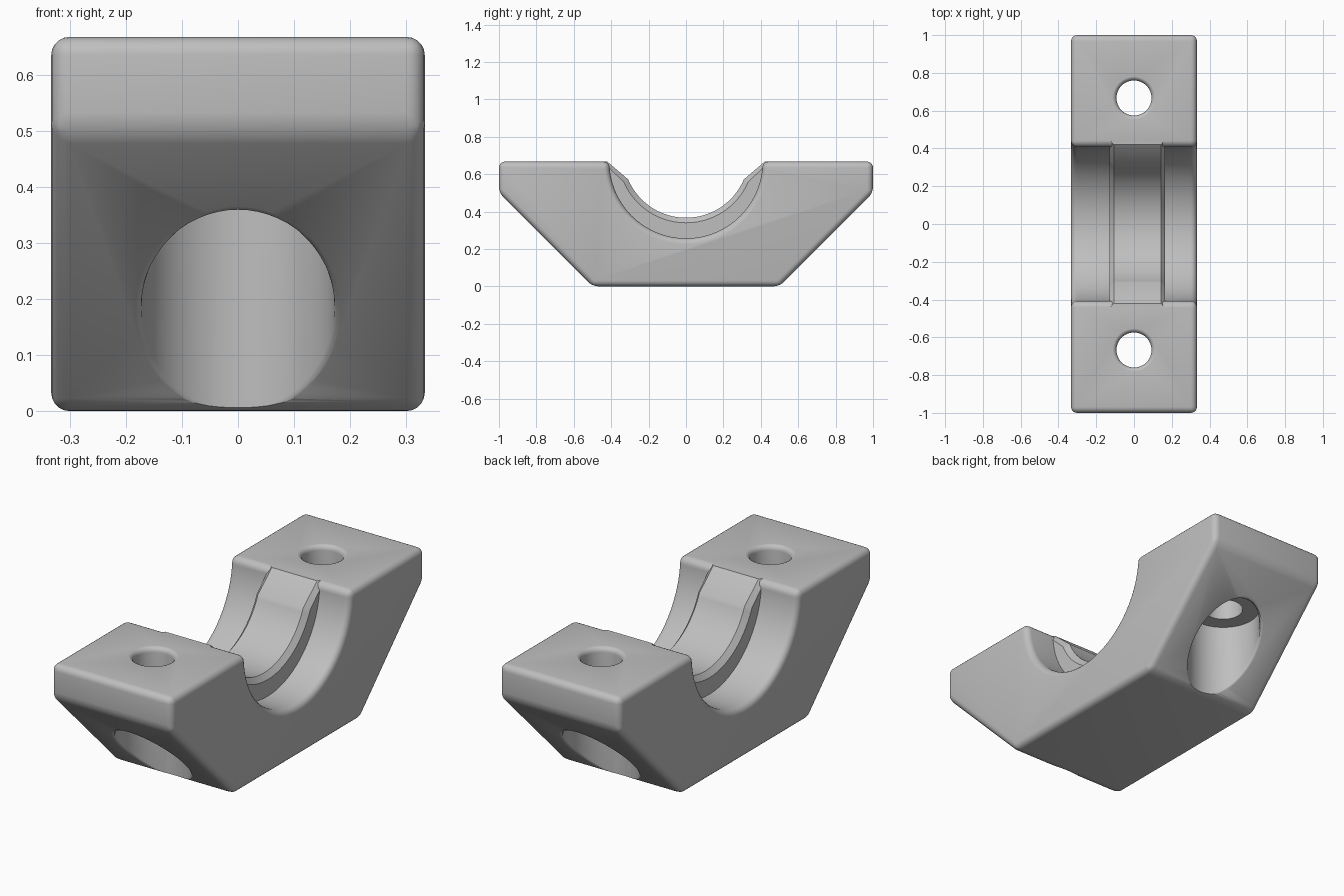
import bpy, bmesh, math
from math import sin, cos, pi, radians

if "Cube" in bpy.data.objects:
    bpy.data.objects.remove(bpy.data.objects["Cube"])

TOP, HALF_W, BORE = 0.667, 0.333, 0.41


def loft(name, rings):
    """Closed solid skinned through rings of equal point count."""
    bm = bmesh.new()
    vs = [[bm.verts.new(p) for p in r] for r in rings]
    n = len(rings[0])
    for a, b in zip(vs, vs[1:]):
        for i in range(n):
            j = (i + 1) % n
            bm.faces.new((a[i], a[j], b[j], b[i]))
    bm.faces.new(vs[0])
    bm.faces.new(vs[-1])
    bmesh.ops.recalc_face_normals(bm, faces=bm.faces)
    me = bpy.data.meshes.new(name)
    bm.to_mesh(me)
    bm.free()
    ob = bpy.data.objects.new(name, me)
    bpy.context.collection.objects.link(ob)
    return ob


def arc(r, zc, a0, a1, n):
    return [(r * cos(a0 + (a1 - a0) * i / n), zc + r * sin(a0 + (a1 - a0) * i / n))
            for i in range(n + 1)]


# Clamp body: trapezoid with half-round saddle, all hard edges rounded
profile = [(-1, TOP), (-1, 0.5), (-0.5, 0), (0.5, 0), (1, 0.5), (1, TOP)]
profile += arc(BORE, TOP, 0, -pi, 32)
body = loft("clamp_body", [[(x, y, z) for y, z in profile] for x in (-HALF_W, HALF_W)])
bev = body.modifiers.new("rounded_edges", 'BEVEL')
bev.width, bev.segments = 0.032, 5
bev.limit_method, bev.angle_limit = 'ANGLE', radians(30)
bev.use_clamp_overlap = False


# Raised saddle rib with chamfered sides and sloped ends
def rib_ring(x, r, y_top, z_corner):
    zc, zt = 0.703, TOP - 0.0005
    a = math.asin((z_corner - zc) / r)
    inner = [(y_top, zt)] + arc(r, zc, a, -pi - a, 40) + [(-y_top, zt)]
    outer = arc(0.48, zt, -pi, 0, 40)
    return [(x, y, z) for y, z in inner + outer]


wide, narrow = (0.363, 0.447, 0.56), (0.336, 0.42, 0.572)
rib = loft("saddle_rib", [rib_ring(-0.13, *wide), rib_ring(-0.107, *narrow),
                          rib_ring(0.143, *narrow), rib_ring(0.165, *wide)])


# Bolt hole with a rounded mouth on the top face
def bolt_hole(s):
    steps = [(0.118, 0.9)] + [(0.118 - 0.025 * sin(t), TOP + 0.001 - 0.025 * (1 - cos(t)))
                              for t in [i * pi / 10 for i in range(6)]]
    steps.append((0.093, 0.2))
    return loft("bolt_hole_cutter",
                [[(r * cos(a), s * 0.667 + r * sin(a), z)
                  for a in [2 * pi * i / 48 for i in range(48)]] for r, z in steps])


# Bolt head pocket entering through the sloped face, with a rounded mouth
def head_pocket(s):
    R, ceiling, n = 0.172, 0.385, 64
    angles = [2 * pi * i / n for i in range(n)]

    def mouth(t, drop=0.0):
        ring = []
        for a in angles:
            solid = pi / 2 - pi / 4 * sin(a)
            setback = 0.022 / math.tan(solid / 2)
            out = setback / math.sqrt(1 + sin(a) ** 2)
            r = R + out * (1 - t) ** 2
            # slope height at this point, lifted along the wall
            z = 0.167 + (R + out * (1 - t) ** 2) * sin(a) + setback * t * t
            ring.append((r * cos(a), s * (0.667 + r * sin(a)), z - 0.002 - drop))
        return ring

    rings = [mouth(0, 0.5)] + [mouth(i / 5) for i in range(6)]
    rings.append([(R * cos(a), s * (0.667 + R * sin(a)), max(ceiling, 0.0)) for a in angles])
    return loft("head_pocket_cutter", rings)


def boolean(cutter, op):
    m = body.modifiers.new(cutter.name, 'BOOLEAN')
    m.operation, m.object, m.solver = op, cutter, 'EXACT'


cutters = [f(s) for s in (-1, 1) for f in (bolt_hole, head_pocket)]
boolean(rib, 'UNION')
for c in cutters:
    boolean(c, 'DIFFERENCE')

# Bake the modifiers and drop the helper solids
bpy.context.view_layer.update()
baked = bpy.data.meshes.new_from_object(
    body.evaluated_get(bpy.context.evaluated_depsgraph_get()))
body.modifiers.clear()
body.data = baked
for c in cutters + [rib]:
    bpy.data.objects.remove(c, do_unlink=True)

# Plain grey finish
grey = bpy.data.materials.new("light_grey")
grey.diffuse_color = (0.52, 0.52, 0.52, 1)
grey.use_nodes = True
grey.node_tree.nodes["Principled BSDF"].inputs["Base Color"].default_value = grey.diffuse_color
body.data.materials.clear()
body.data.materials.append(grey)
bpy.context.view_layer.objects.active = body
body.select_set(True)
bpy.ops.object.shade_smooth_by_angle(angle=radians(30))
